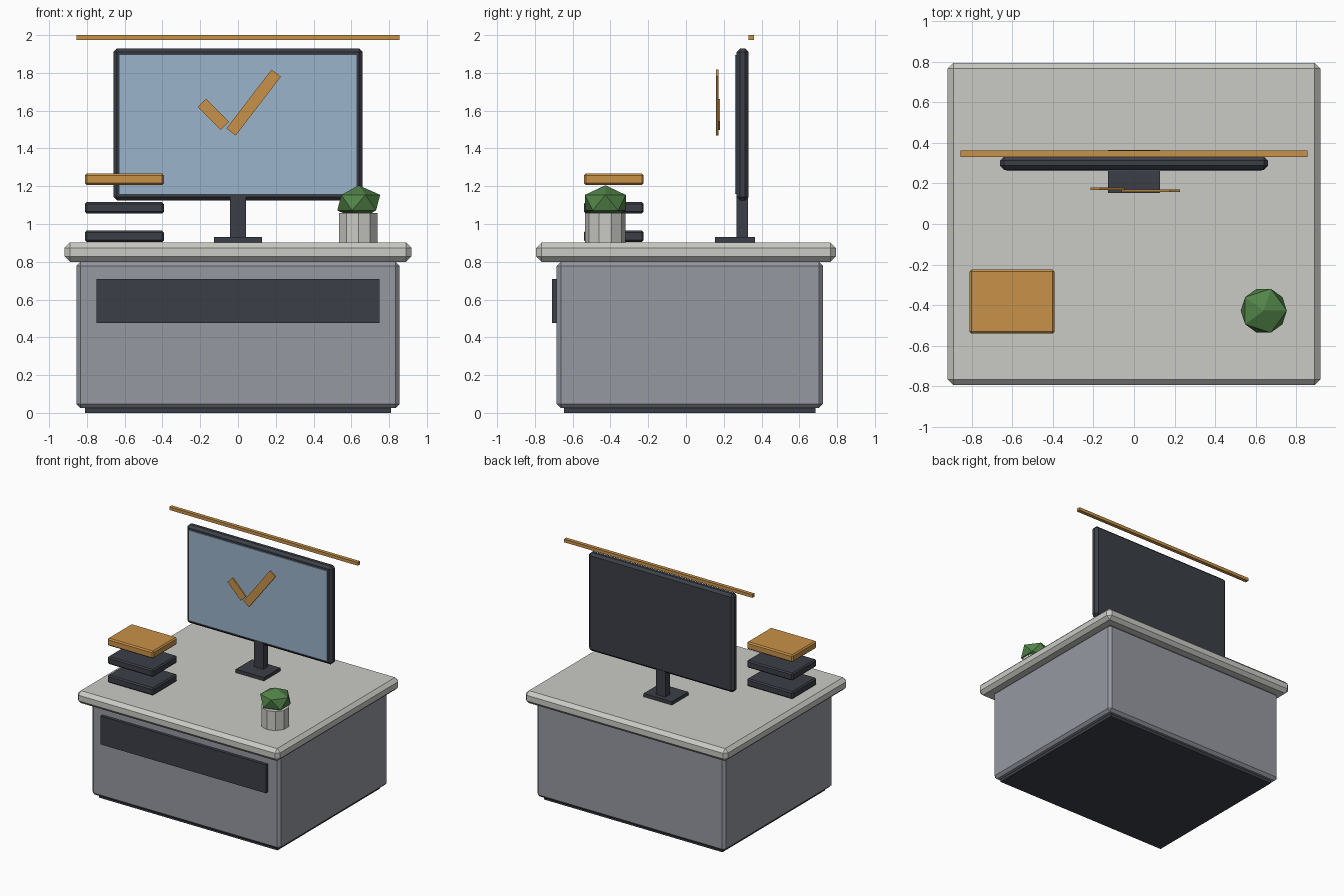
import bpy, math
from mathutils import Matrix

if "Cube" in bpy.data.objects:
    bpy.data.objects.remove(bpy.data.objects["Cube"])


def material(name, rgb):
    lin = [((c / 255 + 0.055) / 1.055) ** 2.4 for c in rgb]
    m = bpy.data.materials.new(name)
    m.diffuse_color = (*lin, 1)
    m.use_nodes = True
    m.node_tree.nodes["Principled BSDF"].inputs["Base Color"].default_value = m.diffuse_color
    return m


STONE = material("pale_stone", (202, 202, 197))
GREY = material("cabinet_grey", (150, 153, 162))
DARK = material("charcoal", (59, 63, 71))
BLUE = material("screen_blue", (155, 180, 204))
WOOD = material("warm_wood", (200, 146, 72))
GREEN = material("leaf_green", (82, 132, 72))


def finish(obj, name, mat):
    obj.name = obj.data.name = name
    obj.data.materials.append(mat)
    return obj


def box(name, mat, x, y, z, bevel=0, turn=0):
    """Box from (min, max) ranges, optionally chamfered and turned about y."""
    mid = [(a + b) / 2 for a, b in (x, y, z)]
    size = [b - a for a, b in (x, y, z)]
    bpy.ops.mesh.primitive_cube_add(size=1, location=mid)
    obj = finish(bpy.context.object, name, mat)
    obj.data.transform(Matrix.Diagonal((*size, 1)))
    obj.rotation_euler.y = math.radians(turn)
    if bevel:
        mod = obj.modifiers.new("chamfer", 'BEVEL')
        mod.width, mod.segments = bevel, 1
    return obj


# Desk: plinth, cabinet, front panel and worktop
box("plinth", DARK, (-0.81, 0.81), (-0.645, 0.685), (0, 0.06))
box("cabinet", GREY, (-0.855, 0.855), (-0.685, 0.725), (0.025, 0.80), 0.022)
box("front_panel", DARK, (-0.75, 0.75), (-0.71, -0.68), (0.477, 0.71))
box("worktop", STONE, (-0.918, 0.918), (-0.793, 0.793), (0.80, 0.902), 0.028)

# Monitor on its stand
box("stand_base", DARK, (-0.128, 0.128), (0.153, 0.365), (0.90, 0.93))
box("stand_neck", DARK, (-0.042, 0.042), (0.268, 0.328), (0.92, 1.15))
box("monitor_frame", DARK, (-0.66, 0.66), (0.267, 0.332), (1.124, 1.93), 0.02)
box("screen", BLUE, (-0.627, 0.627), (0.26, 0.269), (1.158, 1.895))

# Tick mark floating before the screen: two turned bars
for name, cx, cz, length, width, y, turn in (
        ("tick_short_bar", -0.13, 1.58, 0.172, 0.063, 0.167, 45),
        ("tick_long_bar", 0.083, 1.643, 0.393, 0.062, 0.158, -52.5)):
    box(name, WOOD, (cx - length / 2, cx + length / 2), (y, y + 0.013),
        (cz - width / 2, cz + width / 2), turn=turn)

# Slim bar above the monitor
box("top_bar", WOOD, (-0.855, 0.855), (0.331, 0.361), (1.974, 2.0))

# Stack of three spaced trays
for i, mat in enumerate((DARK, DARK, WOOD)):
    z = 0.904 + 0.151 * i
    box(f"tray_{i + 1}", mat, (-0.81, -0.392), (-0.54, -0.224), (z, z + 0.061), 0.01)

# Potted plant
bpy.ops.mesh.primitive_cylinder_add(vertices=10, radius=0.107, depth=0.158,
                                    location=(0.637, -0.427, 0.979))
finish(bpy.context.object, "plant_pot", STONE)
bpy.ops.mesh.primitive_ico_sphere_add(subdivisions=1, radius=1,
                                      location=(0.639, -0.427, 1.113))
bush = finish(bpy.context.object, "plant_foliage", GREEN)
bush.data.transform(Matrix.Diagonal((0.127, 0.127, 0.092, 1)))
